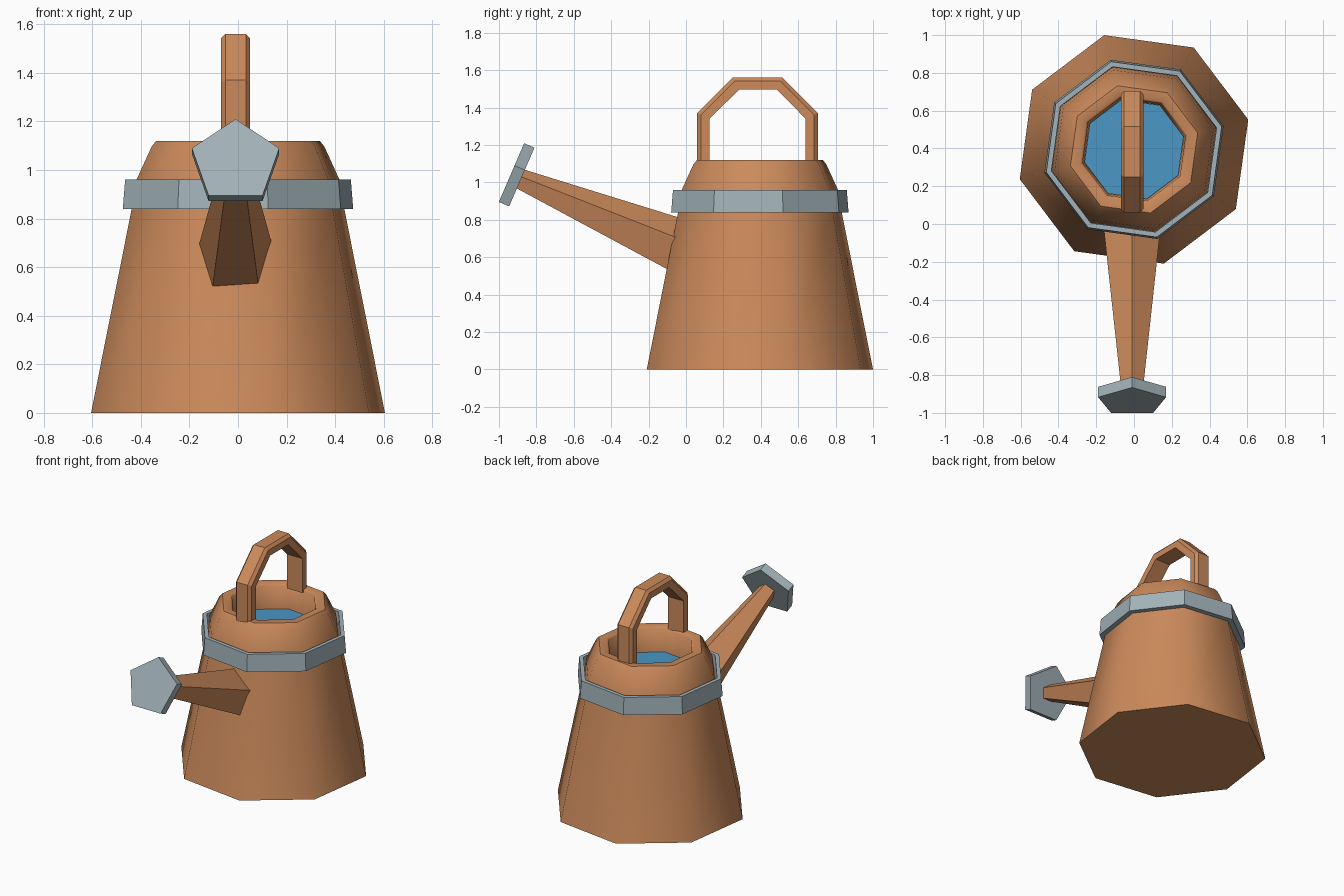
import bpy, bmesh, math
from mathutils import Vector

if "Cube" in bpy.data.objects:
    bpy.data.objects.remove(bpy.data.objects["Cube"])


def material(name, rgb):
    m = bpy.data.materials.new(name)
    m.diffuse_color = (*rgb, 1)
    m.use_nodes = True
    m.node_tree.nodes["Principled BSDF"].inputs["Base Color"].default_value = m.diffuse_color
    return m


copper = material("copper", (0.60, 0.255, 0.105))
steel = material("blue_grey_metal", (0.36, 0.445, 0.48))
blue = material("water_blue", (0.07, 0.31, 0.56))


def loft(name, rings, mat, caps=True, loop=False, smooth=None):
    """Skin a list of point rings, optionally capped or closed into a loop."""
    bm = bmesh.new()
    vs = [[bm.verts.new(p) for p in ring] for ring in rings]
    n = len(vs[0])
    pairs = list(zip(vs, vs[1:])) + ([(vs[-1], vs[0])] if loop else [])
    for a, b in pairs:
        for i in range(n):
            j = (i + 1) % n
            bm.faces.new((a[i], a[j], b[j], b[i]))
    if caps and not loop:
        bm.faces.new(vs[0][::-1])
        bm.faces.new(vs[-1])
    bmesh.ops.recalc_face_normals(bm, faces=bm.faces)
    me = bpy.data.meshes.new(name)
    bm.to_mesh(me)
    bm.free()
    me.materials.append(mat)
    ob = bpy.data.objects.new(name, me)
    bpy.context.collection.objects.link(ob)
    if smooth:
        bpy.ops.object.select_all(action='DESELECT')
        ob.select_set(True)
        bpy.context.view_layer.objects.active = ob
        bpy.ops.object.shade_smooth_by_angle(angle=math.radians(smooth))
    return ob


def octagon(r, z):
    a0 = math.radians(14.6)
    return [(r * math.cos(a0 + k * math.pi / 4),
             0.395 + r * math.sin(a0 + k * math.pi / 4), z) for k in range(8)]


# Body with shoulder, bevelled rim and inner well
profile = [(0.625, 0), (0.448, 0.86), (0.434, 0.955), (0.368, 1.095),
           (0.348, 1.12), (0.295, 1.12), (0.282, 1.108), (0.272, 0.93)]
loft("body", [octagon(r, z) for r, z in profile], copper, smooth=46)

# Water surface
loft("water", [octagon(0.271, 0.935), octagon(0.271, 0.95)], blue)

# Metal band
band = [(0.449, 0.84), (0.49, 0.84), (0.48, 0.96), (0.452, 0.96)]
loft("band", [octagon(r, z) for r, z in band], steel, loop=True)

# Handle: chamfered section mitred along an arch
CX = -0.01
outer = [(0.06, 1.10), (0.06, 1.37), (0.25, 1.56), (0.515, 1.56), (0.705, 1.37), (0.705, 1.10)]
inner = [(0.125, 1.10), (0.125, 1.34), (0.285, 1.497), (0.485, 1.497), (0.64, 1.34), (0.64, 1.10)]
section = [(-0.042, 0), (0.042, 0), (0.06, 0.3), (0.06, 1), (-0.06, 1), (-0.06, 0.3)]
rings = []
for o, i in zip(outer, inner):
    o, i = Vector(o), Vector(i)
    ring = []
    for x, t in section:
        p = o.lerp(i, t)
        ring.append((CX + x, p.x, p.y))
    rings.append(ring)
loft("handle", rings, copper)

# Spout and rose share a tilted axis and five sides
tilt = math.radians(23.3)
axis = Vector((0, -math.cos(tilt), math.sin(tilt)))
up = Vector((0, math.sin(tilt), math.cos(tilt)))
tip = Vector((CX, -0.885, 1.012))


def pentagon(dist, r):
    c = tip + axis * dist
    return [c + up * (r * math.cos(k * math.tau / 5))
            + Vector((r * math.sin(k * math.tau / 5), 0, 0)) for k in range(5)]


loft("spout", [pentagon(-0.965, 0.163), pentagon(0.01, 0.059)], copper)
loft("rose", [pentagon(0, 0.189), pentagon(0.06, 0.189)], steel)
